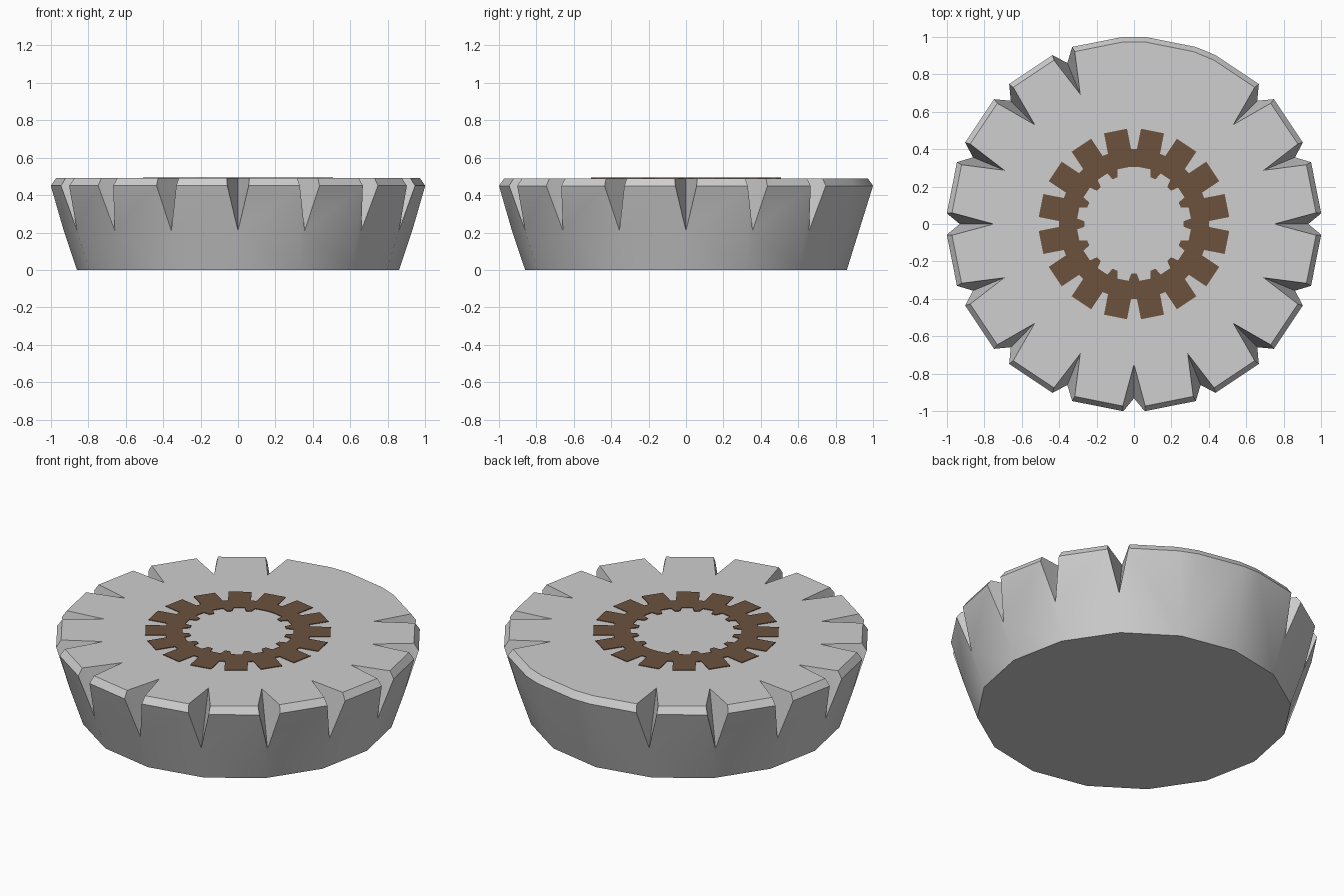
import bpy, bmesh, math
from mathutils import Vector

if "Cube" in bpy.data.objects:
    bpy.data.objects.remove(bpy.data.objects["Cube"])

SECTORS = 16
STEP = 2 * math.pi / SECTORS
PLAIN = {3, 4}            # sectors at the back right left without a notch
TOP = 0.49


def material(name, rgb):
    m = bpy.data.materials.new(name)
    m.diffuse_color = (*rgb, 1)
    m.use_nodes = True
    m.node_tree.nodes["Principled BSDF"].inputs["Base Color"].default_value = m.diffuse_color
    return m


def finish(bm, name, mat):
    bmesh.ops.recalc_face_normals(bm, faces=bm.faces)
    mesh = bpy.data.meshes.new(name)
    bm.to_mesh(mesh)
    bm.free()
    mesh.materials.append(mat)
    ob = bpy.data.objects.new(name, mesh)
    bpy.context.collection.objects.link(ob)
    return ob


grey = material("light grey", (0.62, 0.62, 0.62))
brown = material("brown", (0.15, 0.085, 0.048))

# Notched tapered disc
bm = bmesh.new()


def turned(k, x, y, z):
    a = k * STEP
    c, s = math.cos(a), math.sin(a)
    return bm.verts.new(Vector((x * c - y * s, x * s + y * c, z)))


ring = []
for k in range(SECTORS):
    p = {
        "base": turned(k, 0.86, 0, 0),
        "right": turned(k, 1.0, -0.057, 0.45),
        "left": turned(k, 1.0, 0.057, 0.45),
        "top_right": turned(k, 0.972, -0.06, TOP),
        "top_left": turned(k, 0.972, 0.06, TOP),
    }
    if k not in PLAIN:
        p["valley"] = turned(k, 0.9307, 0, 0.21)
        p["apex"] = turned(k, 0.75, 0, TOP)
    ring.append(p)

top = []
for k, p in enumerate(ring):
    q = ring[(k + 1) % SECTORS]
    # tapered wall and its chamfer
    wall = [p["base"], q["base"]]
    if "valley" in q:
        wall.append(q["valley"])
    wall += [q["right"], p["left"]]
    if "valley" in p:
        wall.append(p["valley"])
    bm.faces.new(wall)
    bm.faces.new([p["left"], q["right"], q["top_right"], p["top_left"]])
    # V notch, or closed wall where there is none
    if "apex" in p:
        for side in ("right", "left"):
            bm.faces.new([p["valley"], p[side], p["top_" + side]])
            bm.faces.new([p["valley"], p["top_" + side], p["apex"]])
        top += [p["top_right"], p["apex"], p["top_left"]]
    else:
        bm.faces.new([p["base"], p["right"], p["left"]])
        bm.faces.new([p["right"], p["left"], p["top_left"], p["top_right"]])
        top += [p["top_right"], p["top_left"]]
bm.faces.new(top)
bm.faces.new([p["base"] for p in reversed(ring)])
disc = finish(bm, "notched_disc", grey)
bpy.context.view_layer.objects.active = disc
disc.select_set(True)
bpy.ops.object.shade_smooth_by_angle(angle=math.radians(28))

# Painted toothed ring on the top, as a thin plate
bm = bmesh.new()


def polar(r, a):
    return bm.verts.new((r * math.cos(a), r * math.sin(a), TOP + 0.004))


pairs = []
for k in range(SECTORS):
    spike = 0.305 if k == 4 else 0.265
    for out_deg, out_r, in_deg, in_r in ((-4.2, 0.51, -5.5, 0.305), (-2.2, 0.4, -3, spike),
                                         (2.2, 0.4, 3, spike), (4.2, 0.51, 5.5, 0.305)):
        pairs.append((polar(out_r, k * STEP + math.radians(out_deg)),
                      polar(in_r, k * STEP + math.radians(in_deg))))
for i, (o, n) in enumerate(pairs):
    o2, n2 = pairs[(i + 1) % len(pairs)]
    bm.faces.new([o, o2, n2, n])
geo = bmesh.ops.extrude_face_region(bm, geom=bm.faces[:], use_keep_orig=True)
for v in geo["geom"]:
    if isinstance(v, bmesh.types.BMVert):
        v.co.z -= 0.005
finish(bm, "toothed_ring_marking", brown)
